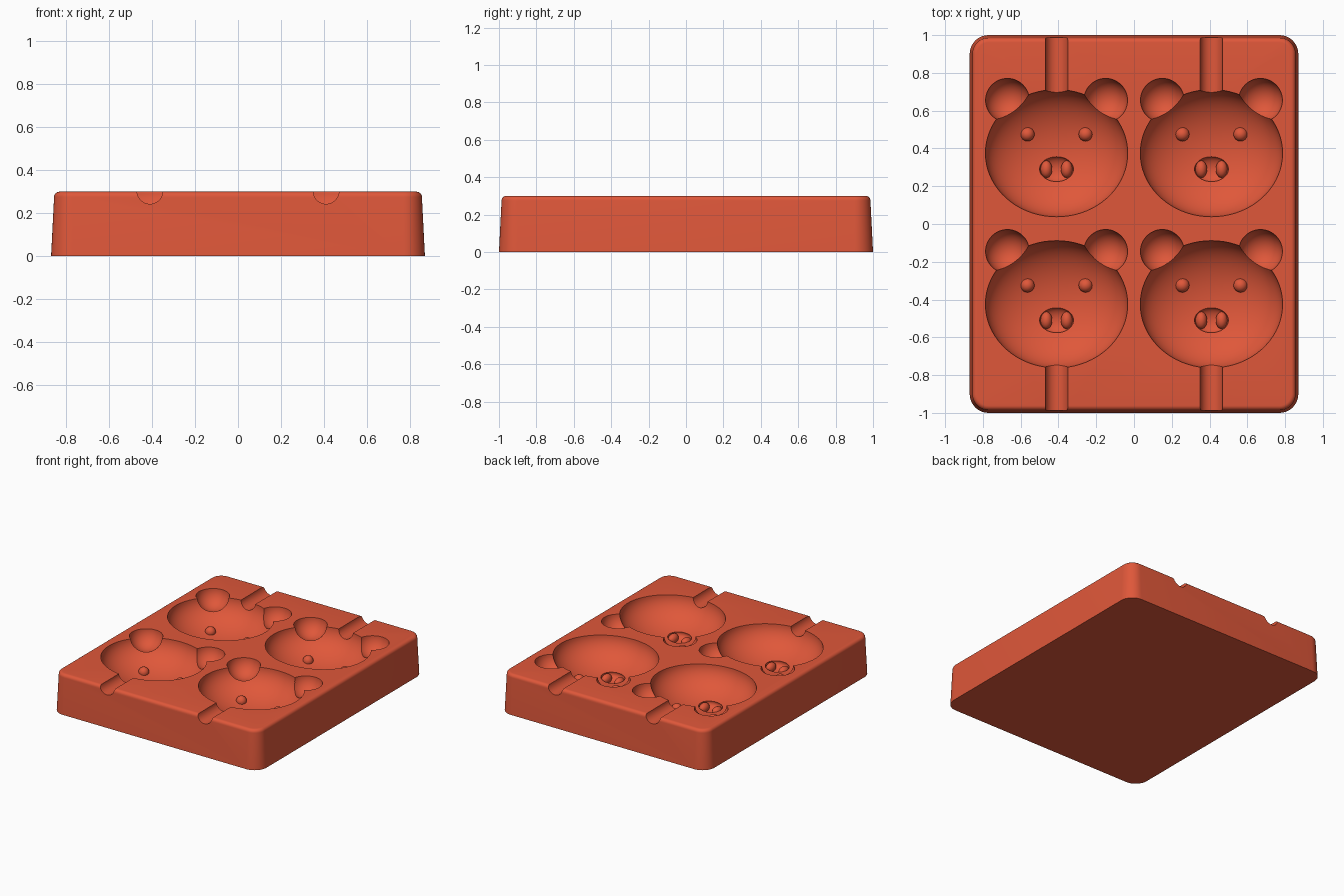
import bpy, bmesh, math
from mathutils import Matrix, Vector

if "Cube" in bpy.data.objects:
    bpy.data.objects.remove(bpy.data.objects["Cube"], do_unlink=True)

TOP = 0.3

# One silicone colour for the whole tray
RED = (0.74, 0.096, 0.042, 1)
silicone = bpy.data.materials.new("coral red silicone")
silicone.diffuse_color = RED
silicone.use_nodes = True
silicone.node_tree.nodes["Principled BSDF"].inputs["Base Color"].default_value = RED


def make_object(name, bm):
    bmesh.ops.recalc_face_normals(bm, faces=bm.faces)
    mesh = bpy.data.meshes.new(name)
    bm.to_mesh(mesh)
    bm.free()
    mesh.materials.append(silicone)
    obj = bpy.data.objects.new(name, mesh)
    bpy.context.scene.collection.objects.link(obj)
    return obj


def ellipsoid(name, centre, radii, segments=48):
    bm = bmesh.new()
    bmesh.ops.create_uvsphere(bm, u_segments=segments, v_segments=segments // 2, radius=1)
    bm.transform(Matrix.Translation(centre) @ Matrix.Diagonal((*radii, 1)))
    return make_object(name, bm)


def groove(name, x, y_start, y_end, radius):
    bm = bmesh.new()
    bmesh.ops.create_cone(bm, cap_ends=True, segments=40, radius1=radius, radius2=radius,
                          depth=abs(y_end - y_start))
    bm.transform(Matrix.Translation((x, (y_start + y_end) / 2, TOP + 0.003))
                 @ Matrix.Rotation(math.pi / 2, 4, "X"))
    return make_object(name, bm)


def rounded_ring(bm, half_x, half_y, radius, z, steps=10):
    ring = []
    for corner, (sx, sy) in enumerate([(1, 1), (-1, 1), (-1, -1), (1, -1)]):
        for i in range(steps + 1):
            a = math.pi / 2 * (corner + i / steps)
            ring.append(bm.verts.new((sx * (half_x - radius) + radius * math.cos(a),
                                      sy * (half_y - radius) + radius * math.sin(a), z)))
    return ring


# Tray block: tapered sides and a rolled top edge
bm = bmesh.new()
profile = [(0, 0)]
ROLL = 0.025
for i in range(7):
    a = math.pi / 2 * i / 6
    profile.append((0.014 + ROLL * (1 - math.cos(a)), TOP - ROLL + ROLL * math.sin(a)))
rings = [rounded_ring(bm, 0.87 - d, 1 - d, 0.1 - d, z) for d, z in profile]
for low, high in zip(rings, rings[1:]):
    for i in range(len(low)):
        j = (i + 1) % len(low)
        bm.faces.new((low[i], low[j], high[j], high[i]))
bm.faces.new(rings[0])
bm.faces.new(rings[-1])
tray = make_object("mould_tray", bm)

cutters, bumps = [], []
for x in (-0.41, 0.41):
    # Stick channels at the front and back edges
    cutters.append(groove("front_stick_channel", x, -1.1, -0.70, 0.06))
    cutters.append(groove("back_stick_channel", x, 0.65, 1.1, 0.06))
    for y in (-0.425, 0.375):
        # Face hollow and the deeper snout
        cutters.append(ellipsoid("head_hollow", (x, y, TOP + 0.003), (0.377, 0.337, 0.208), 72))
        cutters.append(ellipsoid("snout_hollow", (x, y - 0.085, TOP - 0.195), (0.09, 0.068, 0.043)))
        for side in (-1, 1):
            cutters.append(ellipsoid("ear_hollow", (x + side * 0.26, y + 0.28, TOP + 0.003),
                                     (0.116, 0.116, 0.116)))
            # Raised eyes and nostrils
            bumps.append(ellipsoid("eye_bump", (x + side * 0.154, y + 0.1, TOP - 0.177),
                                   (0.037, 0.037, 0.037), 24))
            bumps.append(ellipsoid("nostril_bump", (x + side * 0.054, y - 0.085, TOP - 0.215),
                                   (0.031, 0.046, 0.035), 24))

# Carve the hollows, then add the bumps
for operation, parts in (("DIFFERENCE", cutters), ("UNION", bumps)):
    for part in parts:
        mod = tray.modifiers.new(part.name, "BOOLEAN")
        mod.operation = operation
        mod.solver = "EXACT"
        mod.object = part

depsgraph = bpy.context.evaluated_depsgraph_get()
finished = bpy.data.meshes.new_from_object(tray.evaluated_get(depsgraph))
tray.modifiers.clear()
tray.data = finished
for part in cutters + bumps:
    bpy.data.objects.remove(part, do_unlink=True)

# Keep a single material slot
finished.materials.clear()
finished.materials.append(silicone)
for face in finished.polygons:
    face.material_index = 0

bpy.ops.object.select_all(action="DESELECT")
tray.select_set(True)
bpy.context.view_layer.objects.active = tray
bpy.ops.object.shade_smooth_by_angle(angle=math.radians(30))
